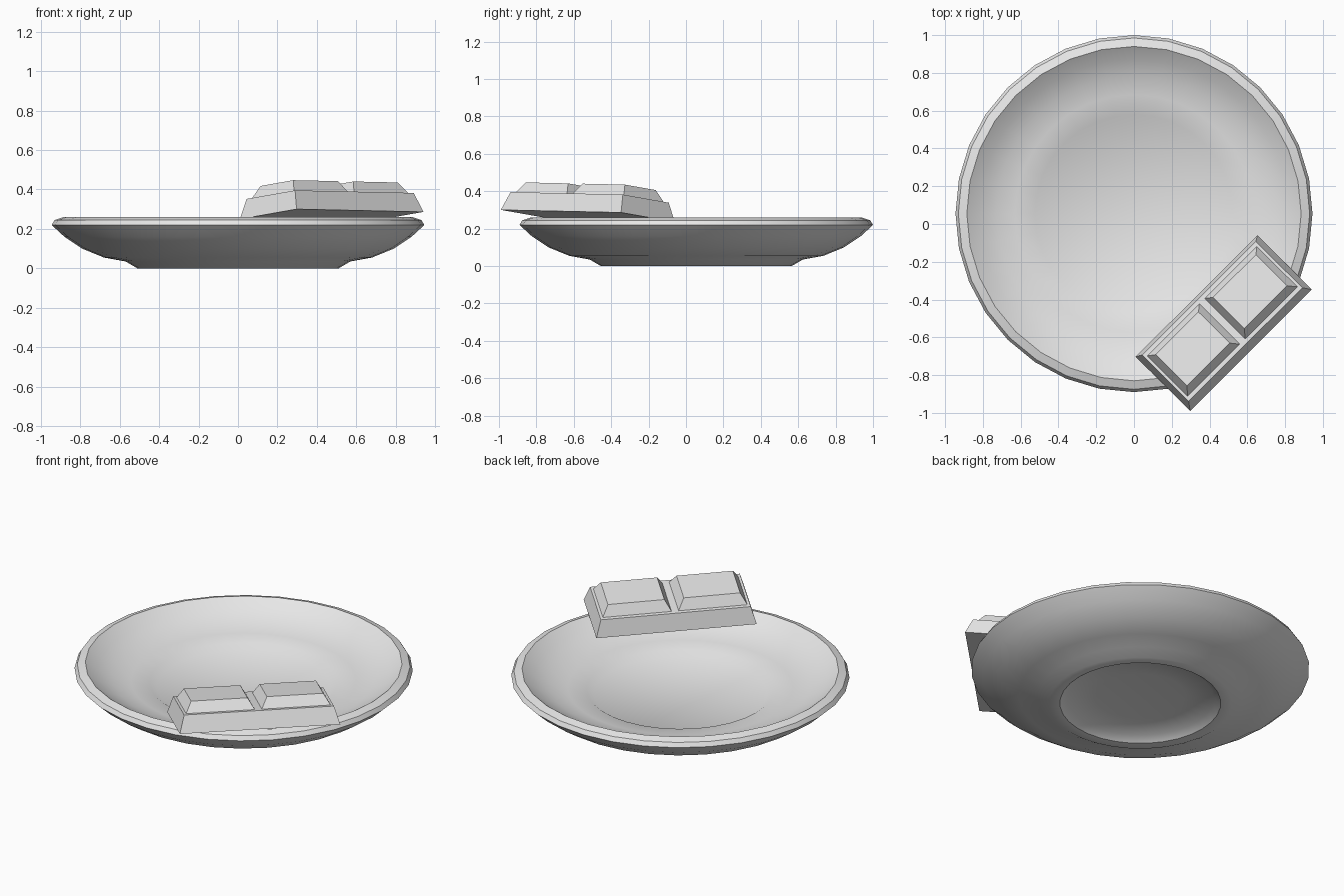
import bpy, bmesh, math
from mathutils import Vector, Matrix

cube = bpy.data.objects.get("Cube")
if cube:
    bpy.data.objects.remove(cube)

grey = bpy.data.materials.new("pale_grey")
grey.use_nodes = True
grey.diffuse_color = (0.8, 0.8, 0.8, 1)
grey.node_tree.nodes["Principled BSDF"].inputs["Base Color"].default_value = grey.diffuse_color


def make_object(name, bm, smooth_angle=None):
    bmesh.ops.recalc_face_normals(bm, faces=bm.faces)
    mesh = bpy.data.meshes.new(name)
    bm.to_mesh(mesh)
    bm.free()
    mesh.materials.append(grey)
    obj = bpy.data.objects.new(name, mesh)
    bpy.context.collection.objects.link(obj)
    if smooth_angle:
        bpy.ops.object.select_all(action='DESELECT')
        obj.select_set(True)
        bpy.context.view_layer.objects.active = obj
        bpy.ops.object.shade_smooth_by_angle(angle=math.radians(smooth_angle))
    return obj


# Saucer: one closed profile (radius, height) spun around the vertical axis
profile = [(0, 0.05), (0.25, 0.045), (0.41, 0.03), (0.45, 0), (0.51, 0), (0.57, 0.035),
           (0.68, 0.055), (0.79, 0.1), (0.88, 0.16), (0.945, 0.22),
           (0.93, 0.245), (0.885, 0.26), (0.82, 0.215), (0.73, 0.175),
           (0.63, 0.15), (0.525, 0.14), (0.485, 0.115), (0, 0.115)]
bm = bmesh.new()
verts = [bm.verts.new((r, 0, z)) for r, z in profile]
edges = [bm.edges.new(pair) for pair in zip(verts, verts[1:])]
bmesh.ops.spin(bm, geom=verts + edges, cent=(0, 0, 0), axis=(0, 0, 1),
               angle=math.tau, steps=32, use_merge=True)
bmesh.ops.remove_doubles(bm, verts=bm.verts, dist=0.0005)
saucer = make_object("saucer", bm, 35)
saucer.location.y = 0.055


# Chocolate bar: tapered blocks resting tilted on the rim
def add_block(bm, x, z, bottom, top, height):
    rings = [[bm.verts.new((x + sx * l / 2, sy * w / 2, h))
              for sx, sy in ((-1, -1), (1, -1), (1, 1), (-1, 1))]
             for (l, w), h in ((bottom, z), (top, z + height))]
    bm.faces.new(rings[0])
    bm.faces.new(rings[1])
    for i in range(4):
        j = (i + 1) % 4
        bm.faces.new((rings[0][i], rings[0][j], rings[1][j], rings[1][i]))


along = Vector((1, 1, -0.022)).normalized()
across = Vector((-1, 1, -0.177)).normalized()
up = along.cross(across).normalized()
tilt = Matrix((along, across, up)).transposed().to_4x4()
placement = Matrix.Translation((0.475, -0.525, 0.268)) @ tilt

bm = bmesh.new()
add_block(bm, 0, 0, (0.91, 0.41), (0.85, 0.35), 0.1)
make_object("chocolate_base", bm).matrix_world = placement

for side, name in ((-1, "chocolate_square_right"), (1, "chocolate_square_left")):
    bm = bmesh.new()
    add_block(bm, side * 0.215, 0.1, (0.39, 0.305), (0.32, 0.235), 0.06)
    make_object(name, bm).matrix_world = placement
